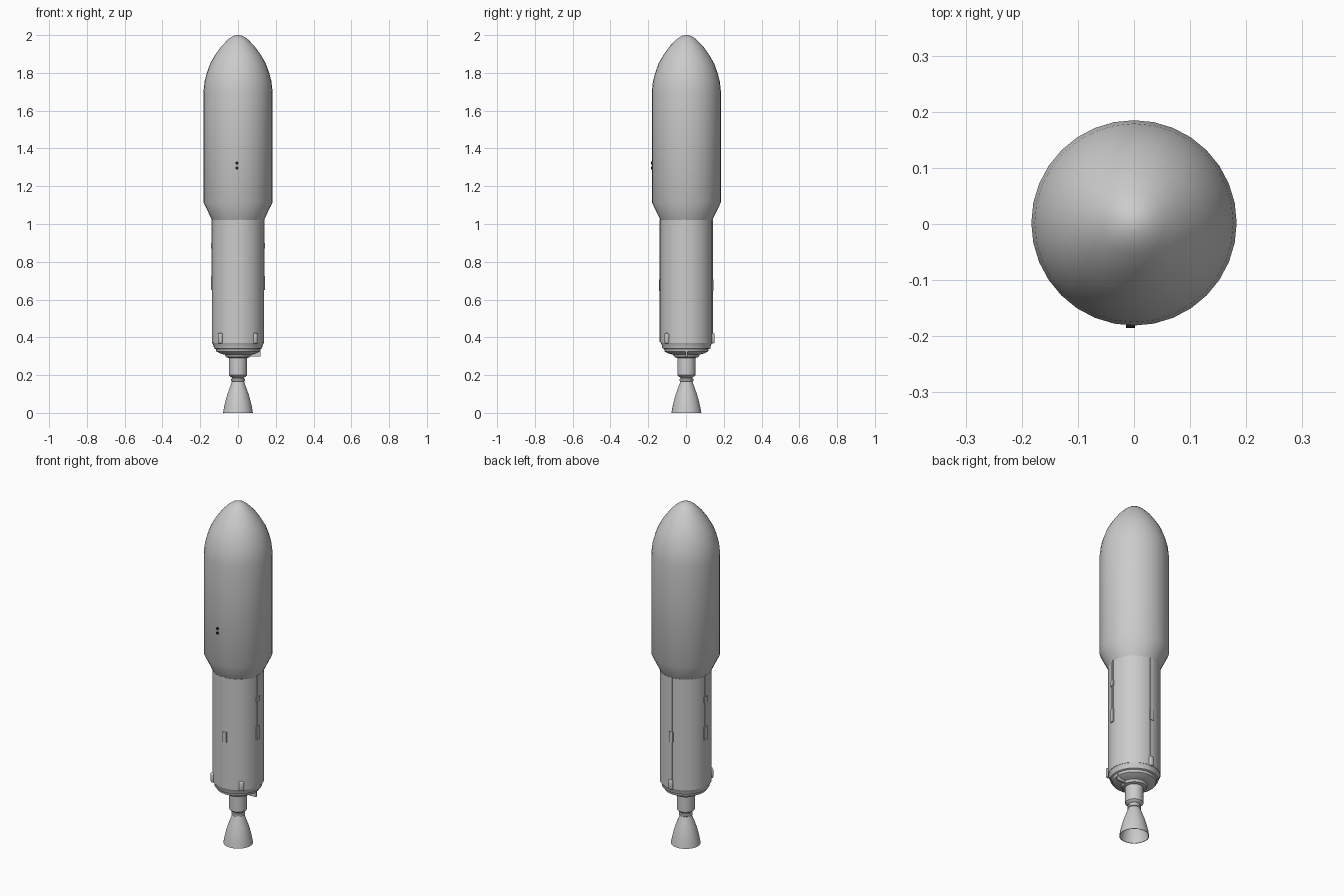
import bpy, bmesh, math
from mathutils import Matrix

if "Cube" in bpy.data.objects:
    bpy.data.objects.remove(bpy.data.objects["Cube"])

CY = 0.002   # axis offset, balances the small ports on the front


def finish(name, bm, angle=35, mat=None):
    bmesh.ops.recalc_face_normals(bm, faces=bm.faces)
    me = bpy.data.meshes.new(name)
    bm.to_mesh(me)
    bm.free()
    ob = bpy.data.objects.new(name, me)
    bpy.context.collection.objects.link(ob)
    ob.location.y = CY
    if mat:
        me.materials.append(mat)
    bpy.ops.object.select_all(action='DESELECT')
    ob.select_set(True)
    bpy.context.view_layer.objects.active = ob
    bpy.ops.object.shade_smooth_by_angle(angle=math.radians(angle))
    return ob


def lathe(name, profile, seg=32, caps=True, closed=False, angle=35):
    """Revolve (radius, z) points around the z axis."""
    bm = bmesh.new()
    rings = [[bm.verts.new((r * math.sin(2 * math.pi * i / seg),
                            -r * math.cos(2 * math.pi * i / seg), z))
              for i in range(seg)] for r, z in profile]
    pairs = list(zip(rings, rings[1:]))
    if closed:
        pairs.append((rings[-1], rings[0]))
    for a, b in pairs:
        for i in range(seg):
            j = (i + 1) % seg
            bm.faces.new((a[i], a[j], b[j], b[i]))
    if caps and not closed:
        bm.faces.new(rings[0])
        bm.faces.new(rings[-1])
    return finish(name, bm, angle)


def add_box(bm, theta, r0, r1, width, z0, z1, bevel=0.0):
    """Box on the hull at angle theta (0 = front, 90 = right)."""
    rot = Matrix.Rotation(math.radians(theta), 4, 'Z')
    m = (rot @ Matrix.Translation((0, -(r0 + r1) / 2, (z0 + z1) / 2))
         @ Matrix.Diagonal((width, r1 - r0, z1 - z0, 1)))
    vs = bmesh.ops.create_cube(bm, size=1, matrix=m)['verts']
    if bevel:
        edges = {e for v in vs for e in v.link_edges}
        bmesh.ops.bevel(bm, geom=list(edges), offset=bevel, segments=2,
                        profile=0.5, affect='EDGES')


# Payload fairing with ogive nose
lathe("fairing", [(0.137, 1.02), (0.183, 1.115), (0.183, 1.70), (0.177, 1.755),
                  (0.165, 1.80), (0.147, 1.85), (0.121, 1.895), (0.089, 1.94),
                  (0.055, 1.975), (0.035, 1.99), (0.017, 1.998), (0.006, 2.0)])

# Tank body
lathe("tank_body", [(0.138, 0.37), (0.138, 1.02)])

# Stepped aft bulkhead
lathe("aft_bulkhead", [(0.136, 0.37), (0.130, 0.358), (0.127, 0.342),
                       (0.118, 0.338), (0.115, 0.325), (0.095, 0.315),
                       (0.070, 0.308), (0.063, 0.295), (0.045, 0.29)], angle=25)

# Engine: chamber, neck, throat ring
lathe("engine_chamber", [(0.048, 0.30), (0.048, 0.20), (0.040, 0.192),
                         (0.032, 0.188), (0.032, 0.182), (0.037, 0.179),
                         (0.037, 0.169), (0.030, 0.164)])

# Open bell nozzle with wall thickness
outer = [(0.031, 0.168), (0.043, 0.135), (0.056, 0.10), (0.066, 0.065),
         (0.074, 0.03), (0.079, 0.0)]
inner = [(r - 0.003, z) for r, z in reversed(outer)]
lathe("nozzle", outer + inner, closed=True)

# Long cable ducts, front and back, with a junction box
bm = bmesh.new()
for th in (4, 181):
    add_box(bm, th, 0.130, 0.1415, 0.016, 0.375, 1.025)
    add_box(bm, th, 0.130, 0.1435, 0.024, 0.645, 0.705)
finish("long_cable_ducts", bm, 30)

# Short cable ducts on both sides, with two boxes each
bm = bmesh.new()
for th in (84, 264):
    add_box(bm, th, 0.130, 0.1415, 0.013, 0.65, 1.025)
    add_box(bm, th, 0.130, 0.1435, 0.026, 0.65, 0.725)
    add_box(bm, th, 0.130, 0.1435, 0.026, 0.87, 0.90)
finish("short_cable_ducts", bm, 30)

# Thruster pods around the lower edge
bm = bmesh.new()
for th in (-42, 42, 180):
    add_box(bm, th, 0.125, 0.149, 0.026, 0.368, 0.422, bevel=0.006)
finish("thruster_pods", bm, 50)

# Feed line under the bulkhead
bm = bmesh.new()
add_box(bm, 90, 0.05, 0.118, 0.010, 0.298, 0.35)
finish("feed_line", bm)

# Two dark round ports on the fairing front
dark = bpy.data.materials.new("dark")
dark.diffuse_color = (0.01, 0.01, 0.01, 1)
dark.use_nodes = True
dark.node_tree.nodes["Principled BSDF"].inputs["Base Color"].default_value = dark.diffuse_color
bm = bmesh.new()
for z in (1.296, 1.322):
    m = Matrix.Translation((-0.006, -0.182, z)) @ Matrix.Rotation(math.pi / 2, 4, 'X')
    bmesh.ops.create_cone(bm, cap_ends=True, segments=16, radius1=0.008,
                          radius2=0.008, depth=0.010, matrix=m)
finish("fairing_ports", bm, 35, dark)
